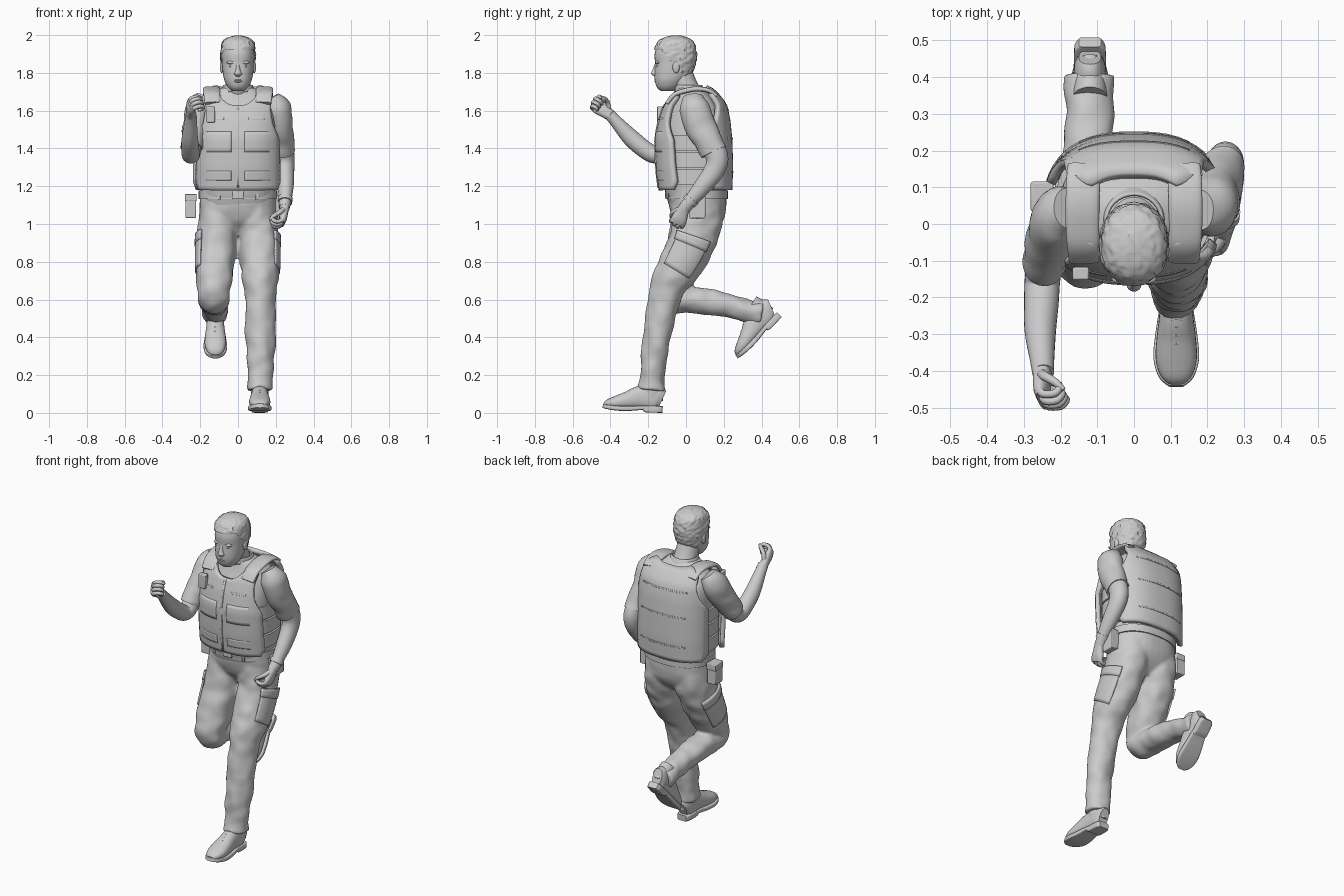
import bpy, bmesh, math
from mathutils import Vector, Matrix, noise

def mesh(name, verts, faces, M=None, thick=0, bevel=0):
    me = bpy.data.meshes.new(name)
    me.from_pydata([tuple((M @ Vector(v)) if M else v) for v in verts], [], faces)
    bm = bmesh.new(); bm.from_mesh(me)
    bmesh.ops.recalc_face_normals(bm, faces=bm.faces)
    bm.to_mesh(me); bm.free()
    ob = bpy.data.objects.new(name, me)
    bpy.context.collection.objects.link(ob)
    if thick:
        m = ob.modifiers.new("thickness", 'SOLIDIFY'); m.thickness = thick; m.offset = 0
    if bevel:
        m = ob.modifiers.new("bevel", 'BEVEL'); m.width = bevel; m.segments = 2
    return ob

def spline(pts, sub):
    """Catmull-Rom through rows of (x, y, z, half width, half depth)."""
    P, out = [pts[0]] + list(pts) + [pts[-1]], []
    for i in range(1, len(P) - 2):
        for t in [k / sub for k in range(sub)]:
            out.append([.5 * (2*b + (c-a)*t + (2*a-5*b+4*c-d)*t*t + (3*b-a-3*c+d)*t**3)
                        for a, b, c, d in zip(*P[i-1:i+3])])
    return out + [list(pts[-1])]

def tube(name, pts, n=28, sub=4, p=2, flat=False, arc=None, grow=0, amp=0, freq=(9, 9, 22), keep=None, M=None, thick=0):
    """Loft superellipse rings along a path; flat keeps rings level, arc makes an open patch."""
    S, verts, m = spline(pts, sub), [], n + 1 if arc else n
    a0, a1 = arc or (0, 2 * math.pi)
    for i, r in enumerate(S):
        side, other = Vector((1, 0, 0)), Vector((0, 1, 0))
        if not flat:
            t = (Vector(S[min(i+1, len(S)-1)][:3]) - Vector(S[max(i-1, 0)][:3])).normalized()
            side = (side - t * side.dot(t)).normalized()
            other = t.cross(side)
        for j in range(m):
            a = a0 + (a1 - a0) * j / n
            ca, sa = math.cos(a), math.sin(a)
            u, v = math.copysign(abs(ca) ** (2/p), ca), math.copysign(abs(sa) ** (2/p), sa)
            q = Vector(r[:3]) + side * u * (r[3] + grow) + other * v * (r[4] + grow)
            if amp:
                q += (side * ca + other * sa) * amp * noise.noise(Vector([c * f for c, f in zip(q, freq)]))
            verts.append(q)
    faces = [(i*m+j, i*m+(j+1) % m, (i+1)*m+(j+1) % m, (i+1)*m+j) for i in range(len(S)-1) for j in range(n)]
    if not arc:
        faces += [tuple(range(n)), tuple(range((len(S)-1)*n, len(S)*n))]
    if keep:
        faces = [f for f in faces if keep(sum((verts[i] for i in f), Vector()) / len(f))]
    return mesh(name, verts, faces, M, thick)

def box(name, c, s, bevel=.005):
    v = [(c[0]+x*s[0]/2, c[1]+y*s[1]/2, c[2]+z*s[2]/2) for x in (-1, 1) for y in (-1, 1) for z in (-1, 1)]
    f = [(0, 1, 3, 2), (4, 5, 7, 6), (0, 1, 5, 4), (2, 3, 7, 6), (0, 2, 6, 4), (1, 3, 7, 5)]
    return mesh(name, v, f, bevel=bevel)

def ball(name, c, s):
    A = [math.radians(d) for d in range(-85, 86, 17)]
    tube(name, [(c[0], c[1], c[2] + s[2]*math.sin(a), s[0]*math.cos(a), s[1]*math.cos(a)) for a in A], 16, 1, flat=True)

# Head, hair and face: rows of height, front, back, half width
prof = [(1.705, -.135, -.07, .032), (1.725, -.155, -.03, .054), (1.76, -.165, 0, .072), (1.80, -.167, .03, .08),
        (1.85, -.164, .047, .085), (1.90, -.166, .05, .087), (1.95, -.15, .04, .08), (1.978, -.12, .012, .058),
        (1.992, -.075, -.03, .015)]
skull = [(0, (f+b)/2, z, w, (b-f)/2) for z, f, b, w in prof]
tube("head", skull, 32, p=2.2, flat=True)
tube("hair", [(x, y, z+.005, a, b) for x, y, z, a, b in skull], 64, 8, p=2.2, flat=True, grow=.006, amp=.008,
     freq=(60, 60, 60), keep=lambda c: c.z > 1.925 - .14 * min(1, max(0, (c.y + .13) / .12)))
tube("neck", [(0, .03, 1.66, .074, .072), (0, .0, 1.72, .067, .066), (0, -.035, 1.80, .064, .068)])
tube("nose", [(0, -.152, 1.85, .01, .012), (0, -.159, 1.815, .013, .019), (0, -.163, 1.795, .021, .021),
              (0, -.157, 1.782, .014, .012)], 16, flat=True)
for z in (1.762, 1.754):
    ball("lip", (0, -.154, z), (.027, .0135, .006))
for s in (-1, 1):
    ball("eye", (s*.033, -.148, 1.836), (.015, .011, .007))
    ball("brow", (s*.035, -.149, 1.855), (.026, .014, .009))
    ball("ear", (s*.086, -.052, 1.83), (.01, .019, .031))

# Shirt torso and collar
tube("shirt_torso", [(0, .06, 1.10, .19, .15), (0, .05, 1.2, .198, .165), (0, .04, 1.45, .2, .175),
     (0, .05, 1.58, .2, .15), (0, .045, 1.65, .18, .115), (0, .03, 1.695, .13, .085), (0, .015, 1.725, .075, .065)],
     36, p=2.4, flat=True)
tube("collar", [(0, .02, 1.70, .085, .08), (0, .008, 1.735, .075, .072)], flat=True, arc=(-1.2, math.pi + 1.2), thick=.008)

# Vest surface: panels are laid on it by x and z
VEST = [(1.18, .05, .235, .195), (1.3, .045, .235, .205), (1.45, .04, .235, .205), (1.55, .045, .235, .19),
        (1.63, .05, .235, .168), (1.70, .05, .23, .112), (1.735, .04, .22, .065)]
def lerp(tab, z):
    for a, b in zip(tab, tab[1:]):
        if z <= b[0]:
            t = max(0, (z - a[0]) / (b[0] - a[0]))
            return [p + (q-p)*t for p, q in zip(a[1:], b[1:])]
    return tab[-1][1:]
def panel(name, s, z0, z1, widths, cx=0, neck=0, off=0, thick=.006, drop=0, nu=28, nv=24):
    verts, m = [], nu + 1
    for i in range(nv + 1):
        for u in [2*j/nu - 1 for j in range(m)]:
            top = z1 + neck * min(1, abs(u) / .65) ** 3 - drop * max(0, (abs(u) - .6) / .4) ** 2
            z = z0 + (top - z0) * i / nv
            x = cx + u * lerp(widths, z)[0]
            cy, rx, ry = lerp(VEST, z)
            verts.append((x, cy + s * (ry * (1 - min(abs(x)/rx, .98)**2.6) ** (1/2.6) + off), z))
    return mesh(name, verts, [(i*m+j, i*m+j+1, i*m+m+j+1, i*m+m+j) for i in range(nv) for j in range(nu)], thick=thick)
def patch(name, s, x0, x1, z0, z1, thick=.004):
    w = (x1 - x0) / 2
    panel(name, s, z0, z1, [(0, w), (3, w)], (x0+x1)/2, 0, 0, thick, 0, 10, 6)

panel("vest_front", -1, 1.18, 1.625, [(1.18, .2), (1.22, .215), (1.45, .21), (1.53, .178), (1.6, .168), (1.7, .175)],
      neck=.075, off=-.013, thick=.026, drop=.03)
panel("vest_back", 1, 1.18, 1.71, [(1.18, .212), (1.22, .226), (1.5, .226), (1.56, .203), (1.62, .185), (1.74, .175)],
      neck=.015, off=-.013, thick=.026, drop=.04)
patch("zip", -1, -.006, .006, 1.19, 1.62, .01)
for s in (-1, 1):
    a, b = sorted((s*.035, s*.18))
    patch("chest_pocket", -1, a, b, 1.38, 1.49)
    patch("lower_pocket", -1, a, b, 1.23, 1.28)
    patch("chest_webbing", -1, a + .02, b - .04, 1.553, 1.563, .006)
    tube("shoulder_strap", [(s*.135, -.10, 1.64, .042, .011), (s*.138, -.06, 1.685, .044, .013), (s*.14, 0, 1.706, .046, .014),
         (s*.14, .06, 1.715, .046, .014), (s*.138, .12, 1.706, .046, .012), (s*.135, .16, 1.68, .045, .01)], p=2.8)
for z in (1.27, 1.45, 1.60):
    patch("back_seam", 1, -.15, .15, z, z + .008, .006)
for z in (1.21, 1.30, 1.39):
    tube("side_strap", [(0, .05, z, .213, .172), (0, .048, z + .08, .213, .175)], 40, 1, 2.6, flat=True)
box("chest_radio", (-.145, -.135, 1.58), (.045, .035, .085))

# Belt with buckle, loops and pouches
tube("belt", [(0, .06, 1.132, .208, .162), (0, .06, 1.178, .208, .162)], 40, 1, 2.3, flat=True)
box("buckle", (0, -.103, 1.155), (.06, .014, .045))
for x in (-.1, .1):
    box("belt_loop", (x, -.083, 1.155), (.014, .02, .056), .002)
box("belt_pouch_right", (-.25, .075, 1.095), (.057, .075, .125))
box("pouch_flap_right", (-.25, .075, 1.14), (.062, .08, .04))
box("belt_pouch_left", (.22, .06, 1.09), (.05, .085, .12))

# Trousers: hips and two legs fused into one cloth surface
left_leg = [(.10, .062, 1.12, .09, .13), (.105, .056, 1.0, .106, .134), (.11, .028, .9, .107, .124), (.115, -.022, .8, .104, .118),
            (.118, -.08, .7, .094, .1), (.119, -.115, .6, .082, .085), (.12, -.145, .45, .08, .074), (.12, -.168, .3, .075, .07),
            (.115, -.178, .19, .067, .066), (.115, -.185, .12, .068, .076)]
right_leg = [(-.10, .062, 1.12, .09, .13), (-.105, .056, 1.0, .106, .134), (-.113, .025, .9, .106, .125), (-.12, -.02, .8, .102, .114),
             (-.127, -.07, .7, .093, .095), (-.13, -.098, .635, .084, .078), (-.13, -.07, .6, .082, .072), (-.13, .0, .6, .08, .07),
             (-.128, .1, .59, .077, .067), (-.125, .22, .565, .07, .062), (-.122, .33, .54, .066, .06), (-.12, .405, .527, .068, .064)]
cloth = [tube("trousers", [(0, .06, 1.15, .2, .155), (0, .062, 1.08, .204, .15), (0, .066, 1.02, .2, .132),
              (0, .066, .97, .13, .095), (0, .06, .935, .06, .06)], 36, p=2.3, flat=True, amp=.004),
         tube("left_leg", left_leg, 32, 6, p=2.1, amp=.01, freq=(14, 14, 16)),
         tube("right_leg", right_leg, 32, 6, p=2.1, amp=.01, freq=(14, 16, 14))]
with bpy.context.temp_override(active_object=cloth[0], selected_editable_objects=cloth, selected_objects=cloth):
    bpy.ops.object.join()
m = cloth[0].modifiers.new("fuse", 'REMESH'); m.mode = 'VOXEL'; m.voxel_size = .009; m.use_smooth_shade = True
m = cloth[0].modifiers.new("soften", 'SMOOTH'); m.factor = .5; m.iterations = 6
for name, leg, mid in (("left", left_leg, 0), ("right", right_leg, math.pi)):
    S = spline(leg, 6)
    tube(name + "_cargo_pocket", S[10:22], 14, 1, p=2.1, arc=(mid-.72, mid+.72), grow=.002, thick=.01)
    tube(name + "_pocket_flap", S[10:14], 14, 1, p=2.1, arc=(mid-.75, mid+.75), grow=.006, thick=.01)

# Shoes, modelled with the heel at the origin and the toe towards -y
def shoe(side, M):
    tube(side + "_shoe", [(0, .0, .07, .03, .05), (0, -.03, .08, .042, .068), (0, -.08, .08, .044, .07),
         (0, -.13, .075, .047, .06), (0, -.18, .061, .053, .048), (0, -.24, .047, .056, .036), (0, -.285, .038, .043, .024),
         (0, -.306, .03, .022, .011)], p=2.3, M=M)
    tube(side + "_ankle", [(0, -.055, .06, .043, .06), (0, -.06, .12, .047, .061), (0, -.068, .16, .047, .058)], M=M)
    tube(side + "_sole", [(0, .004, .018, .03, .018), (0, -.02, .018, .042, .018), (0, -.085, .018, .044, .018),
         (0, -.095, .024, .045, .012), (0, -.18, .017, .058, .013), (0, -.24, .017, .062, .013), (0, -.29, .022, .047, .012),
         (0, -.314, .026, .02, .01)], p=7, M=M)
    for i in range(4):
        y, z = -.125 - .022*i, .143 - .0115*i
        for s in (-1, 1):
            tube(side + "_lace", [(-s*.026, y, z - .014, .003, .003), (0, y - .008, z - .004, .004, .004),
                 (s*.026, y - .016, z - .02, .003, .003)], 8, 2, flat=True, M=M)
shoe("left", Matrix.Translation((.115, -.128, 0)) @ Matrix.Rotation(math.radians(-2), 4, 'X'))
shoe("right", Matrix.Translation((-.12, .505, .505)) @ Matrix.Rotation(math.radians(46), 4, 'X'))

# Arms: short sleeves and bare forearms
tube("left_sleeve", [(.18, .04, 1.67, .045, .055), (.208, .045, 1.615, .068, .08), (.225, .07, 1.53, .066, .082),
     (.236, .112, 1.45, .061, .076), (.243, .145, 1.38, .06, .072)], amp=.008)
tube("left_forearm", [(.24, .12, 1.44, .05, .06), (.248, .163, 1.36, .051, .06), (.25, .153, 1.29, .048, .055),
     (.252, .093, 1.205, .043, .047), (.25, .025, 1.125, .033, .035), (.245, -.008, 1.085, .028, .033)])
tube("watch", [(.2505, .033, 1.135, .039, .041), (.249, .016, 1.115, .038, .039)], sub=1)
tube("right_sleeve", [(-.18, .04, 1.67, .045, .055), (-.208, .025, 1.615, .068, .078), (-.225, -.03, 1.53, .066, .077),
     (-.238, -.08, 1.45, .06, .068), (-.245, -.11, 1.40, .058, .064)], amp=.008)
tube("right_forearm", [(-.238, -.08, 1.45, .05, .052), (-.246, -.125, 1.385, .049, .05), (-.25, -.165, 1.367, .048, .047),
     (-.252, -.215, 1.392, .047, .047), (-.255, -.29, 1.455, .043, .046), (-.25, -.37, 1.542, .033, .033),
     (-.247, -.405, 1.58, .03, .03)])

# Hands: local x across the knuckles, y out of the palm, z along the hand
def hand(side, o, d, palm, t):
    d = Vector(d).normalized()
    palm = (Vector(palm) - d * d.dot(Vector(palm))).normalized()
    M = Matrix.Translation(o) @ Matrix((palm.cross(d), palm, d)).transposed().to_4x4()
    tube(side + "_palm", [(0, 0, -.02, .028, .026), (0, 0, .02, .034, .023), (0, 0, .06, .042, .02), (0, .002, .088, .04, .013)],
         20, p=2.4, M=M)
    for i in range(4):
        x, k = (i - 1.5) * .021, 1 - .08 * abs(i - 1.3)
        tube(side + "_finger", [(x, 0, .07, .011, .011), (x, .012, .1*k, .011, .011), (x, .045, .105*k, .011, .011),
             (x, .06, .082*k, .01, .01), (x, .045, .06, .009, .009), (x, .03, .06, .006, .006)], 10, 3, M=M)
    tube(side + "_thumb", [(t*.022, .004, .012, .013, .014), (t*.042, .022, .04, .012, .013), (t*.04, .05, .065, .011, .011),
         (t*.028, .068, .085, .008, .008)], 12, 3, M=M)
hand("left", (.245, -.012, 1.08), (-.12, -.4, -.9), (-1, -.1, 0), 1)
hand("right", (-.25, -.412, 1.583), (0, -.78, .6), (.9, .1, .25), -1)

bpy.ops.object.select_all(action='SELECT')
bpy.context.view_layer.objects.active = bpy.context.collection.objects[0]
bpy.ops.object.shade_smooth_by_angle(angle=math.radians(40))
